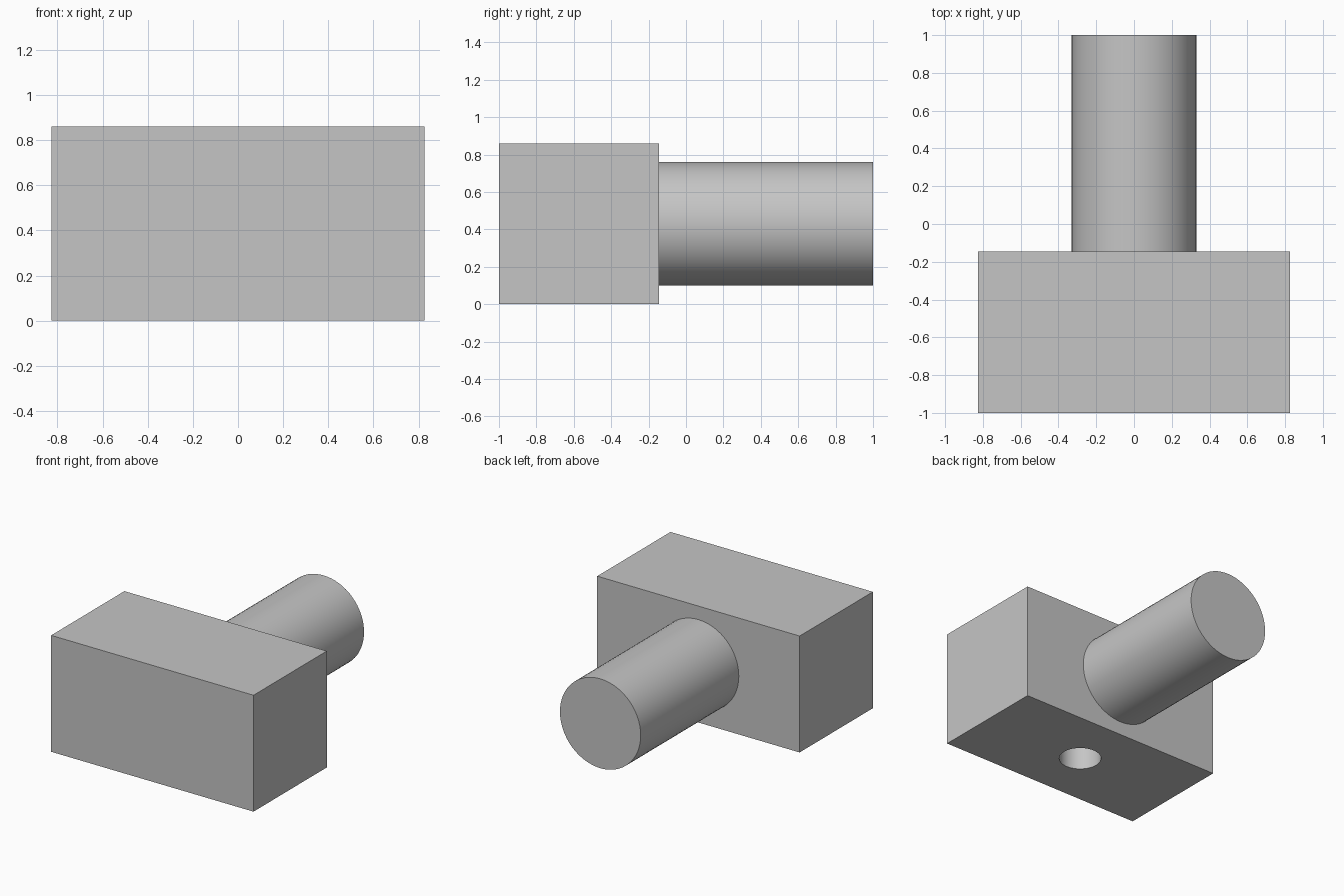
import bpy, math

if "Cube" in bpy.data.objects:
    bpy.data.objects.remove(bpy.data.objects["Cube"])

grey = bpy.data.materials.new("plain_grey")
grey.diffuse_color = (0.56, 0.56, 0.56, 1)
grey.use_nodes = True
grey.node_tree.nodes["Principled BSDF"].inputs["Base Color"].default_value = grey.diffuse_color


def cylinder(name, radius, depth, location, rotation=(0, 0, 0)):
    bpy.ops.mesh.primitive_cylinder_add(vertices=64, radius=radius, depth=depth,
                                        location=location, rotation=rotation)
    ob = bpy.context.object
    ob.name = name
    ob.data.materials.append(grey)
    bpy.ops.object.shade_smooth_by_angle(angle=math.radians(30))
    return ob


MID_Z, FRONT, BACK, JOIN = 0.43, -1.0, 1.0, -0.145
HOLE_DEPTH = 0.5

# Round shank, butted against the back of the block
cylinder("shank", 0.33, BACK - JOIN, (0, (BACK + JOIN) / 2, MID_Z),
         (math.pi / 2, 0, 0))

# Rectangular block
block_y = (FRONT + JOIN) / 2
bpy.ops.mesh.primitive_cube_add(size=1, location=(0, block_y, MID_Z))
block = bpy.context.object
block.name = "block"
block.scale = (1.654, JOIN - FRONT, 2 * MID_Z)
bpy.ops.object.transform_apply(location=False, rotation=False, scale=True)
block.data.materials.append(grey)

# Blind hole in the underside
cutter = cylinder("hole_cutter", 0.143, HOLE_DEPTH + 0.1,
                  (0, block_y, (HOLE_DEPTH - 0.1) / 2))
cutter.hide_render = True
cutter.hide_set(True)
cut = block.modifiers.new("blind_hole", 'BOOLEAN')
cut.operation = 'DIFFERENCE'
cut.solver = 'EXACT'
cut.object = cutter

# Smooth hole wall with crisp edges
bpy.ops.object.select_all(action='DESELECT')
block.select_set(True)
bpy.context.view_layer.objects.active = block
bpy.ops.object.modifier_apply(modifier=cut.name)
bpy.data.objects.remove(cutter)
bpy.ops.object.shade_smooth_by_angle(angle=math.radians(30))
